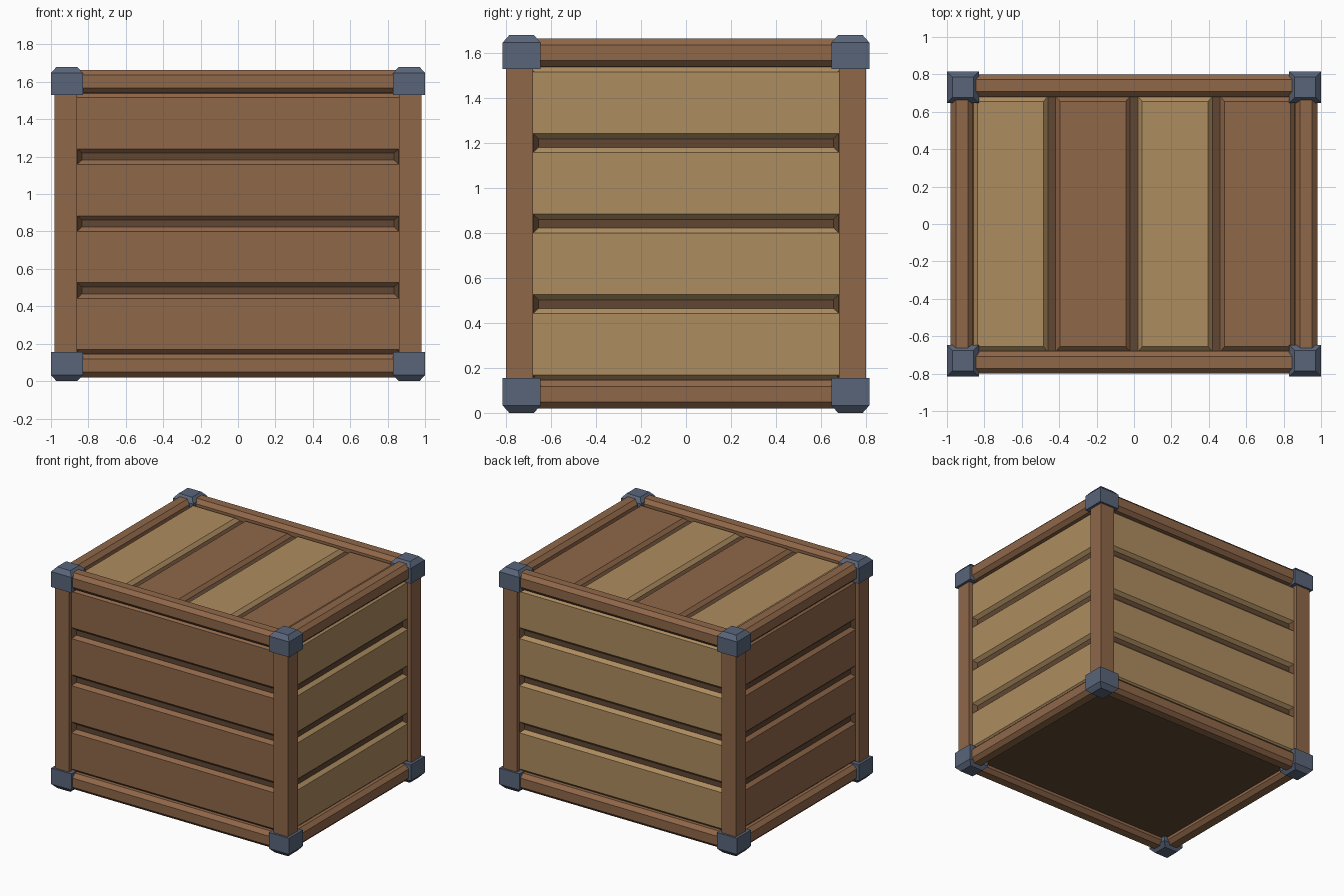
import bpy, bmesh, math
from mathutils import Matrix, Vector

if "Cube" in bpy.data.objects:
    bpy.data.objects.remove(bpy.data.objects["Cube"])


def material(name, rgb):
    m = bpy.data.materials.new(name)
    m.diffuse_color = (*rgb, 1)
    m.use_nodes = True
    m.node_tree.nodes["Principled BSDF"].inputs["Base Color"].default_value = m.diffuse_color
    return m


BROWN = material("brown wood", (0.275, 0.136, 0.066))
TAN = material("tan wood", (0.42, 0.265, 0.115))
DARK = material("dark wood", (0.12, 0.064, 0.033))
STEEL = material("blue steel", (0.100, 0.130, 0.195))


def finish(name, bm, mat):
    bmesh.ops.recalc_face_normals(bm, faces=bm.faces)
    me = bpy.data.meshes.new(name)
    bm.to_mesh(me)
    bm.free()
    me.materials.append(mat)
    ob = bpy.data.objects.new(name, me)
    bpy.context.collection.objects.link(ob)


def loft(name, frame, levels, mat):
    """Stack of centred rectangles: (height, half width, half depth)."""
    bm = bmesh.new()
    rings = [[bm.verts.new(frame @ Vector((sx * a, sy * b, h)))
              for sx, sy in ((-1, -1), (1, -1), (1, 1), (-1, 1))] for h, a, b in levels]
    for lo, hi in zip(rings, rings[1:]):
        for i in range(4):
            j = (i + 1) % 4
            bm.faces.new((lo[i], lo[j], hi[j], hi[i]))
    bm.faces.new(rings[0])
    bm.faces.new(rings[-1])
    finish(name, bm, mat)


def beam(name, center, size, axis):
    """Box with its four long edges chamfered."""
    bm = bmesh.new()
    bmesh.ops.create_cube(bm, size=1)
    bmesh.ops.scale(bm, vec=size, verts=bm.verts)
    long_edges = [e for e in bm.edges
                  if abs(e.verts[0].co[axis] - e.verts[1].co[axis]) > 0.5]
    bmesh.ops.bevel(bm, geom=long_edges, offset=0.028, segments=1, affect='EDGES')
    bmesh.ops.translate(bm, vec=center, verts=bm.verts)
    finish(name, bm, BROWN)


# dark inner box, seen in the grooves and from below
loft("inner_box", Matrix(), [(0.07, 0.925, 0.745), (1.605, 0.925, 0.745)], DARK)

# four plank walls: name, turn, half width, distance of groove floor, colour
for side, turn, half, dist, mat in (("front", 0, 0.862, 0.745, BROWN), ("right", 90, 0.682, 0.925, TAN),
                                    ("back", 180, 0.862, 0.745, TAN), ("left", 270, 0.682, 0.925, BROWN)):
    wall = Matrix.Rotation(math.radians(turn), 4, 'Z') @ Matrix.Rotation(math.pi / 2, 4, 'X')
    for i in range(4):
        f = wall @ Matrix.Translation((0, 0.305 + 0.358 * i, dist))
        loft(f"{side}_plank_{i + 1}", f,
             [(-0.02, half, 0.16), (0, half, 0.16), (0.025, half, 0.137)], mat)
    # sloped groove ends beside the posts
    for s in (-1, 1):
        f = wall @ Matrix.Translation((s * (half - 0.001), 0.84, dist))
        loft(f"{side}_groove_end", f, [(-0.01, 0.026, 0.68), (0, 0.026, 0.68), (0.024, 0.002, 0.68)], DARK)

# lid planks, chamfered all round
for i in range(4):
    f = Matrix.Translation((-0.66 + 0.44 * i, 0, 1.605))
    loft(f"lid_plank_{i + 1}", f,
         [(-0.02, 0.199, 0.682), (0, 0.199, 0.682), (0.025, 0.176, 0.656)], (TAN, BROWN)[i % 2])

# corner posts and steel corner caps
for sx in (-1, 1):
    for sy in (-1, 1):
        loft("corner_post", Matrix.Translation((sx * 0.92, sy * 0.74, 0)),
             [(0.1, 0.06, 0.06), (1.58, 0.06, 0.06)], BROWN)
        for z, flip in ((1.53, 1), (0.155, -1)):
            f = Matrix.Translation((sx * 0.915, sy * 0.731, z)) @ Matrix.Diagonal((1, 1, flip, 1))
            h = 0.15 if flip > 0 else 0.155
            loft("corner_cap", f, [(0, 0.085, 0.084), (h - 0.033, 0.085, 0.084), (h, 0.056, 0.055)], STEEL)

# chamfered beams round the top and bottom
for z, level in ((1.602, "top"), (0.083, "bottom")):
    for s in (-1, 1):
        beam(f"{level}_long_beam", (0, s * 0.74, z), (1.72, 0.12, 0.125), 0)
        beam(f"{level}_short_beam", (s * 0.92, 0, z), (0.12, 1.36, 0.125), 1)
